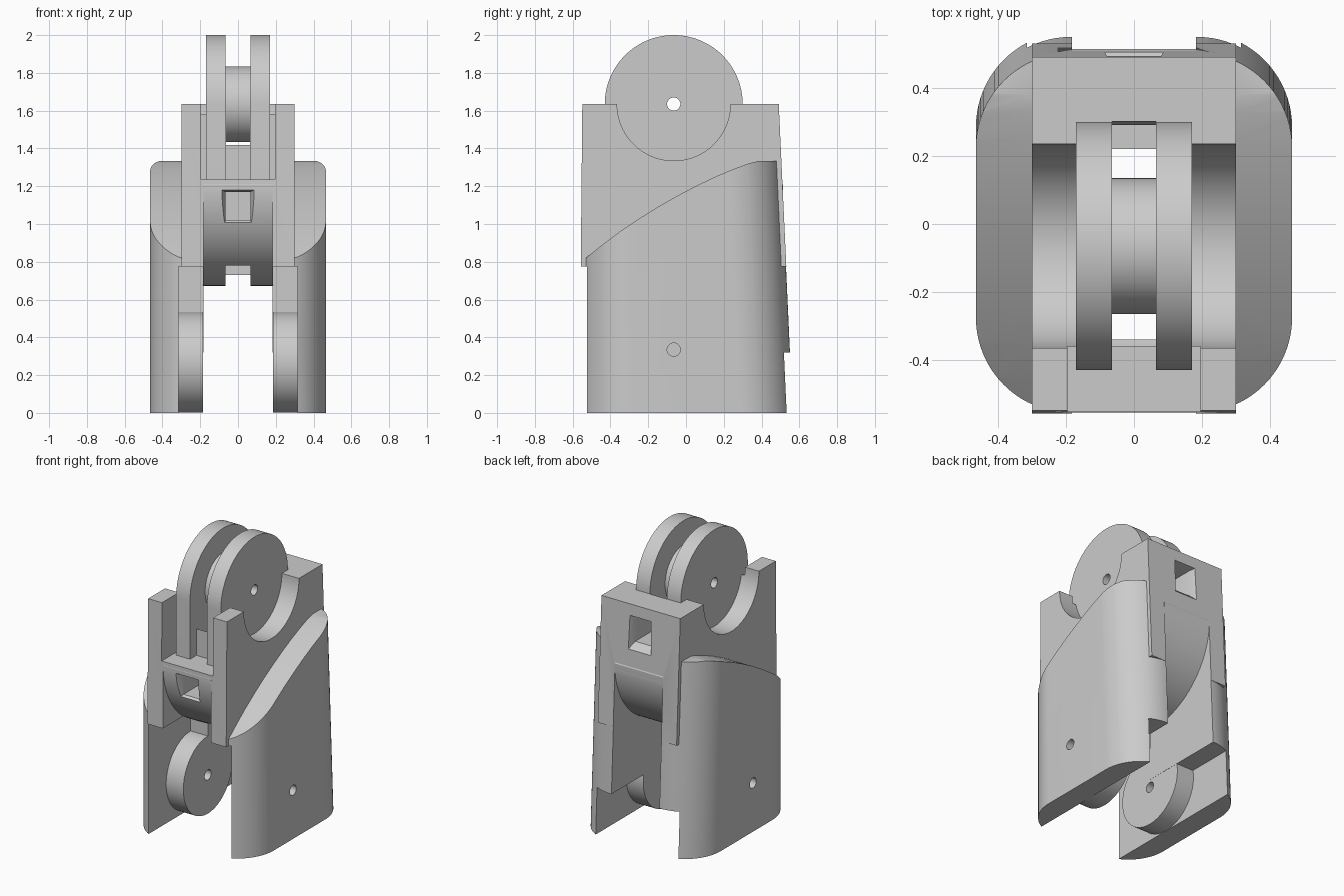
import bpy, bmesh, math

if "Cube" in bpy.data.objects:
    bpy.data.objects.remove(bpy.data.objects["Cube"])

PY, PZ = -0.065, 1.635          # upper hinge axis


def solid(name, rings):
    """Closed solid lofted through equal-length rings of points."""
    bm = bmesh.new()
    vs = [[bm.verts.new(p) for p in r] for r in rings]
    n = len(vs[0])
    bm.faces.new(vs[0])
    bm.faces.new(vs[-1][::-1])
    for a, b in zip(vs, vs[1:]):
        for i in range(n):
            j = (i + 1) % n
            bm.faces.new((a[i], a[j], b[j], b[i]))
    bmesh.ops.recalc_face_normals(bm, faces=bm.faces)
    me = bpy.data.meshes.new(name)
    bm.to_mesh(me)
    bm.free()
    ob = bpy.data.objects.new(name, me)
    bpy.context.collection.objects.link(ob)
    return ob


def prism(name, x0, x1, pts):
    """Side profile (y, z) extruded along x."""
    return solid(name, [[(x, y, z) for y, z in pts] for x in (x0, x1)])


def box(name, x0, x1, y0, y1, z0, z1):
    return prism(name, x0, x1, [(y0, z0), (y1, z0), (y1, z1), (y0, z1)])


def arc(cy, cz, r, a0, a1, n):
    return [(cy + r * math.cos(math.radians(a0 + (a1 - a0) * i / n)),
             cz + r * math.sin(math.radians(a0 + (a1 - a0) * i / n))) for i in range(n + 1)]


def disc(name, x0, x1, cy, cz, r, n=96):
    return prism(name, x0, x1, arc(cy, cz, r, 0, 360, n)[:-1])


def combine(target, other, op):
    m = target.modifiers.new(op, 'BOOLEAN')
    m.operation, m.solver, m.object = op, 'EXACT', other
    dg = bpy.context.evaluated_depsgraph_get()
    dg.update()
    me = bpy.data.meshes.new_from_object(target.evaluated_get(dg))
    target.modifiers.clear()
    target.data = me
    bpy.data.objects.remove(other)


def add(t, o):
    combine(t, o, 'UNION')


def cut(t, o):
    combine(t, o, 'DIFFERENCE')


def both(fn, op, target, x0, x1, *args):
    """Apply a part on the right side and its mirror on the left."""
    for a, b in ((x0, x1), (-x1, -x0)):
        op(target, fn("helper", a, b, *args))


# Outer shell: rounded section, back leaning in, sloping curved top
def section(z):
    back, r = 0.565 - 0.046 * z, 0.28
    pts = []
    for cx, cy, a in ((0.185, back - r, 0), (-0.185, back - r, 90),
                      (-0.185, -0.555 + r, 180), (0.185, -0.555 + r, 270)):
        pts += arc(cx, cy, r, a, a + 90, 20)
    return [(x, y, z) for x, y in pts]


body = solid("finger_segment_body", [section(0), section(1.5)])
slope = [(-0.555, 0.80), (-0.45, 0.885), (-0.35, 0.96), (-0.25, 1.027), (-0.15, 1.09),
         (-0.05, 1.147), (0.05, 1.2), (0.15, 1.248), (0.25, 1.29), (0.33, 1.32), (0.38, 1.333)]
combine(body, prism("helper", -1, 1, [(-1, -0.5), (1, -0.5), (1, 1.335)] + slope[::-1]
                    + [(-0.6, 0.762), (-1, 0.762)]), 'INTERSECT')

# Upper block
add(body, prism("block", -0.3, 0.3, [(-0.557, 0.775), (0.531, 0.775), (0.491, PZ), (-0.549, PZ)]))

# Open centre fork and stepped recess beside the lower pivot
cut(body, box("helper", -0.183, 0.183, -1, 1, -1, 1.2))
cut(body, prism("helper", -0.315, 0.315, [(-1, -1), (1, -1), (1, 0.32), (PY, 0.32),
                                          (PY, 0.7749), (-1, 0.7749)]))

# Rounded barrel under the block
add(body, prism("barrel", -0.184, 0.184, arc(-0.02, 1.207, 0.534, 180, 360, 48)
                + [(0.50, 1.23), (-0.54, 1.23)]))

# Lower pivot bosses
both(disc, add, body, 0.184, 0.33, PY, 0.268, 0.267)

# Front opening of the upper fork, round side clearances
cut(body, box("helper", -0.195, 0.195, -1, -0.36, 1.235, 2))
both(disc, cut, body, 0.17, 0.5, PY, PZ, 0.3)

# Upper hinge cheeks: round top, straight down into the block
both(prism, add, body, 0.064, 0.17, arc(PY, PZ, 0.365, 0, 180, 64)
     + [(PY - 0.365, 1.22), (PY + 0.1, 1.22), (PY + 0.1, 1.4), (PY + 0.365, 1.62)][:1]
     + arc(PY, PZ, 0.299, 270, 360, 32))

# Cable slot between the cheeks, right through the barrel
cut(body, disc("helper", -0.065, 0.065, PY, PZ, 0.366))
cut(body, box("helper", -0.065, 0.065, -0.34, 0.22, 0.3, 1.7))


# Flared cable windows, front and back
def window(y_out, y_lip, y_in, zl, zh):
    def ring(y, w, a, b):
        return [(-w, y, a), (w, y, a), (w, y, b), (-w, y, b)]
    cut(body, solid("helper", [ring(y_out, 0.09, zl - 0.05, zh + 0.012),
                               ring(y_lip, 0.065, zl, zh), ring(y_in, 0.065, zl, zh)]))


window(-0.565, -0.50, -0.3, 1.02, 1.17)
window(0.515, 0.46, 0.2, 1.37, 1.55)

# Roller between the cheeks
add(body, disc("roller", -0.067, 0.067, PY, PZ, 0.2))

# Hinge pin holes
cut(body, disc("helper", -0.4, 0.4, PY, PZ, 0.035, 32))
both(disc, cut, body, 0.40, 0.6, PY, 0.335, 0.035, 32)
both(disc, cut, body, 0.1, 0.27, PY, 0.267, 0.035, 32)

# Smooth the curved surfaces, keep edges crisp
bpy.context.view_layer.objects.active = body
body.select_set(True)
bpy.ops.object.shade_smooth_by_angle(angle=math.radians(25))
